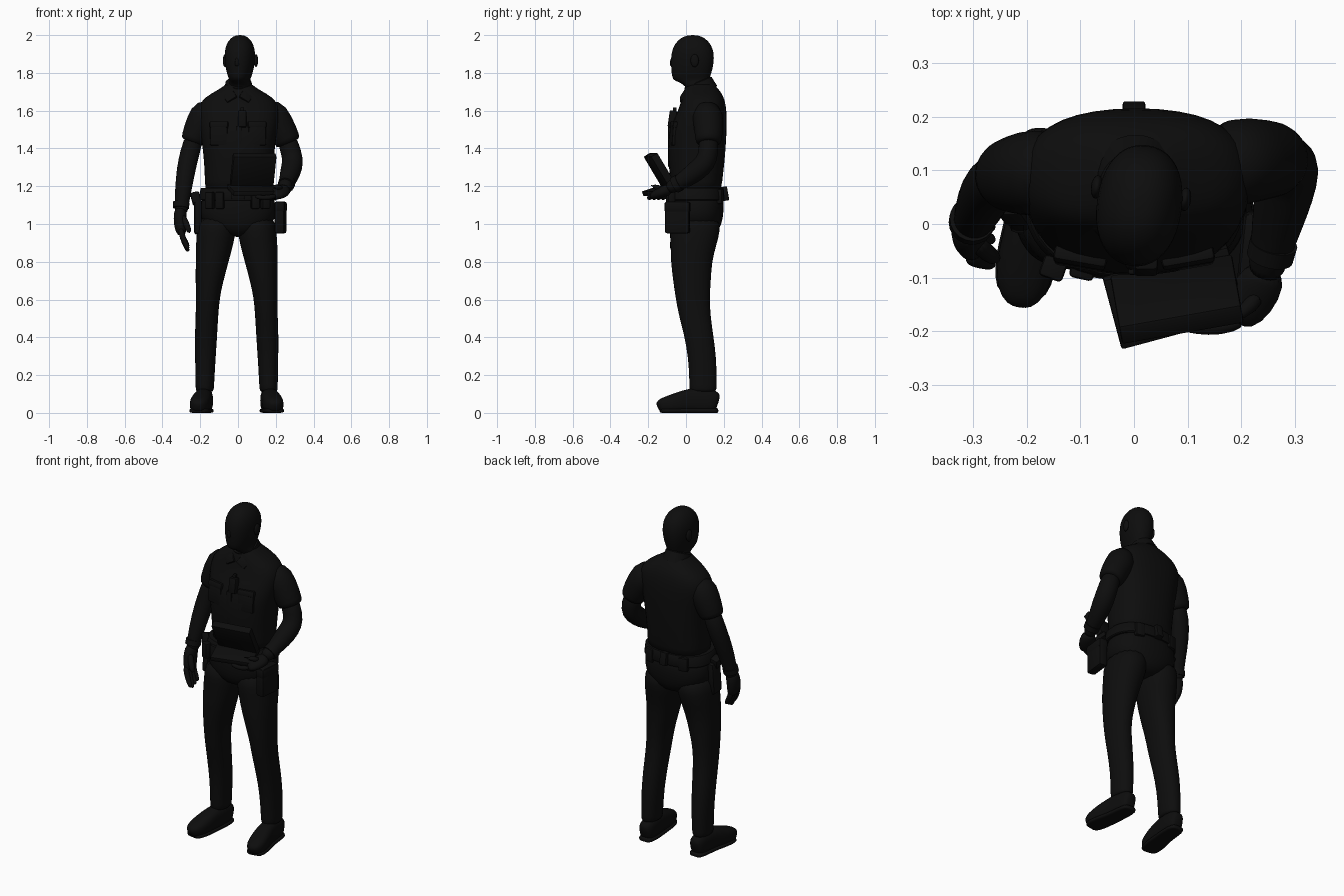
import bpy, bmesh
from math import sin, cos, pi, radians, copysign
from mathutils import Vector, Euler

if "Cube" in bpy.data.objects:
    bpy.data.objects.remove(bpy.data.objects["Cube"], do_unlink=True)

black = bpy.data.materials.new("near_black")
black.use_nodes = True
shade = (0.004, 0.004, 0.004, 1)
black.diffuse_color = shade
black.node_tree.nodes["Principled BSDF"].inputs["Base Color"].default_value = shade


def finish(name, bm, smooth):
    """Turn a bmesh into a named object with the shared material."""
    bmesh.ops.recalc_face_normals(bm, faces=bm.faces)
    mesh = bpy.data.meshes.new(name)
    bm.to_mesh(mesh)
    bm.free()
    mesh.materials.append(black)
    obj = bpy.data.objects.new(name, mesh)
    bpy.context.collection.objects.link(obj)
    for face in mesh.polygons:
        face.use_smooth = smooth
    return obj


def tube(name, rings, flat=False, power=1.0, subdivide=True, sides=20, floor=None):
    """Loft ellipses (x, y, z, radius_a, radius_b) along their centres."""
    bm = bmesh.new()
    centres = [Vector(ring[:3]) for ring in rings]
    loops = []
    for i, ring in enumerate(rings):
        tangent = centres[min(i + 1, len(rings) - 1)] - centres[max(i - 1, 0)]
        tangent = Vector((0, 0, 1)) if flat else tangent.normalized()
        ref = Vector((0, 1, 0)) if abs(tangent.x) > 0.85 else Vector((1, 0, 0))
        side = (ref - tangent * ref.dot(tangent)).normalized()
        other = tangent.cross(side)
        loop = []
        for k in range(sides):
            c, s = cos(2 * pi * k / sides), sin(2 * pi * k / sides)
            a = copysign(abs(c) ** power, c) * ring[3]
            b = copysign(abs(s) ** power, s) * ring[4]
            point = centres[i] + side * a + other * b
            if floor is not None:
                point.z = max(point.z, floor)
            loop.append(bm.verts.new(point))
        loops.append(loop)
    for low, high in zip(loops, loops[1:]):
        for k in range(sides):
            n = (k + 1) % sides
            bm.faces.new((low[k], low[n], high[n], high[k]))
    bm.faces.new(loops[0])
    bm.faces.new(loops[-1])
    obj = finish(name, bm, subdivide)
    if subdivide:
        obj.modifiers.new("Subdivision", "SUBSURF").levels = 1
    else:
        smooth_edges(obj)
    return obj


def smooth_edges(obj):
    bpy.ops.object.select_all(action="DESELECT")
    obj.select_set(True)
    bpy.context.view_layer.objects.active = obj
    bpy.ops.object.shade_smooth_by_angle(angle=radians(40))


def round_tube(name, points, **options):
    """Tube with circular sections, given (x, y, z, radius)."""
    return tube(name, [(*p, p[3]) for p in points], **options)


def box(name, centre, size, tilt=0, yaw=0, roll=0, bevel=0.008):
    bm = bmesh.new()
    bmesh.ops.create_cube(bm, size=1)
    bmesh.ops.scale(bm, vec=size, verts=bm.verts)
    bmesh.ops.bevel(bm, geom=bm.edges[:], offset=bevel, segments=2, affect="EDGES", profile=0.5)
    obj = finish(name, bm, False)
    obj.location = centre
    obj.rotation_euler = Euler((radians(tilt), radians(roll), radians(yaw)))
    smooth_edges(obj)
    return obj


def ball(name, centre, size):
    bm = bmesh.new()
    bmesh.ops.create_uvsphere(bm, u_segments=20, v_segments=12, radius=1)
    bmesh.ops.scale(bm, vec=size, verts=bm.verts)
    bmesh.ops.translate(bm, vec=centre, verts=bm.verts)
    return finish(name, bm, True)


# Head and neck, turned slightly to one side
head_rings = [(.07, 1.66, .066, .066), (.067, 1.74, .062, .062), (.03, 1.757, .05, .095),
              (.026, 1.775, .06, .101), (.032, 1.82, .074, .112), (.035, 1.88, .082, .117),
              (.036, 1.93, .079, .109), (.036, 1.97, .062, .084), (.036, 1.994, .036, .048),
              (.036, 2.0, .012, .016)]
head = [tube("head", [(0, *ring) for ring in head_rings], flat=True, power=0.9)]
head.append(tube("nose", [(0, -.072, 1.885, .008, .008), (0, -.079, 1.85, .011, .01),
                          (0, -.076, 1.835, .012, .008)], sides=10))
for s, label in ((1, "left"), (-1, "right")):
    head.append(ball(label + "_ear", (s * .083, .058, 1.865), (.011, .022, .034)))
for part in head:
    part.rotation_euler.z = radians(-8)
    part.location.x = 0.005

# Shirt torso and upper trousers
torso_rings = [(.055, 1.15, .185, .132), (.055, 1.22, .18, .137), (.055, 1.32, .185, .15),
               (.057, 1.42, .195, .156), (.063, 1.5, .208, .154), (.083, 1.58, .22, .135),
               (.09, 1.635, .212, .121), (.09, 1.675, .175, .11), (.084, 1.705, .12, .097),
               (.078, 1.73, .08, .08), (.075, 1.75, .06, .06)]
tube("shirt_torso", [(.004, *ring) for ring in torso_rings], flat=True, power=0.82)
pelvis_rings = [(.05, .93, .04, .09), (.05, .97, .15, .13), (.052, 1.03, .208, .146),
                (.055, 1.1, .202, .148), (.055, 1.18, .188, .138)]
tube("trouser_hips", [(0, *ring) for ring in pelvis_rings], flat=True, power=0.85)

# Legs and boots
leg_rings = [(.103, .05, 1.05, .098, .13), (.108, .047, .96, .104, .136), (.117, .04, .89, .1, .122),
             (.13, .028, .8, .088, .11), (.145, .032, .69, .073, .1), (.153, .035, .61, .064, .091),
             (.157, .045, .52, .06, .085), (.162, .066, .42, .06, .078), (.166, .087, .29, .055, .075),
             (.168, .09, .17, .05, .073), (.169, .09, .12, .049, .073), (.17, .09, .11, .042, .064)]
boot_rings = [(.168, .172, .055, .022, .035), (.168, .16, .06, .042, .058), (.17, .1, .065, .048, .066),
              (.178, .02, .066, .048, .066), (.19, -.05, .053, .056, .053), (.2, -.11, .042, .052, .043),
              (.205, -.14, .036, .036, .034), (.207, -.15, .03, .016, .018)]
for s, label in ((1, "left"), (-1, "right")):
    def placed(rings):
        return [(s * x - .007, *rest) for x, *rest in rings]
    tube(label + "_trouser_leg", placed(leg_rings), flat=True, power=0.92)
    tube(label + "_boot", placed(boot_rings), power=0.75, floor=0)
    sole = [(x, y, .012, a + .003, .013) for x, y, z, a, b in boot_rings[:-1]]
    tube(label + "_boot_sole", placed(sole), power=0.6, floor=0)
    round_tube(label + "_boot_shaft", placed([(.17, .09, .05, .045), (.17, .09, .15, .042)]))

# Hanging right arm
round_tube("right_sleeve", [(-.1, .09, 1.63, .055), (-.165, .095, 1.605, .084), (-.2, .095, 1.53, .08),
                            (-.236, .09, 1.445, .068), (-.241, .09, 1.43, .062)])
round_tube("right_forearm", [(-.225, .09, 1.48, .05), (-.255, .085, 1.38, .052), (-.275, .06, 1.29, .051),
                             (-.29, .025, 1.18, .044), (-.3, .005, 1.09, .037), (-.302, 0, 1.05, .033)])
round_tube("right_wristband", [(-.3, .01, 1.115, .043), (-.302, .003, 1.085, .043)], subdivide=False)
tube("right_palm", [(-.302, .003, 1.09, .034, .036), (-.308, -.012, 1.03, .035, .047),
                    (-.305, -.022, .975, .032, .049), (-.295, -.028, .94, .022, .042)])
for i in range(4):
    y = -.062 + i * .023
    drop = .012 * abs(i - 1)
    round_tube(f"right_finger_{i + 1}", [(-.305, y, .98, .016), (-.293, y - .004, .925, .016),
                                         (-.275, y - .01, .88 + drop, .014),
                                         (-.262, y - .014, .852 + drop, .01)], sides=10)
round_tube("right_thumb", [(-.3, -.03, 1.05, .018), (-.272, -.055, 1.0, .018),
                           (-.255, -.066, .95, .014)], sides=10)

# Bent left arm
round_tube("left_sleeve", [(.1, .1, 1.63, .055), (.17, .11, 1.605, .086), (.217, .12, 1.53, .08),
                           (.263, .12, 1.44, .071), (.269, .12, 1.425, .064)])
round_tube("left_forearm", [(.25, .12, 1.47, .053), (.283, .12, 1.38, .054), (.291, .105, 1.325, .057),
                            (.279, .055, 1.28, .056), (.266, 0, 1.24, .048), (.253, -.06, 1.205, .037),
                            (.24, -.1, 1.185, .033)])
round_tube("left_wristwatch", [(.26, -.035, 1.22, .045), (.253, -.062, 1.205, .044)], subdivide=False)
tube("left_palm", [(.25, -.08, 1.19, .036, .032), (.232, -.12, 1.17, .046, .029),
                   (.205, -.155, 1.158, .047, .027), (.18, -.17, 1.15, .038, .02)])
for i in range(4):
    y = -.195 + i * .024
    round_tube(f"left_finger_{i + 1}", [(.205, y + .015, 1.15, .014), (.16, y, 1.138, .014),
                                        (.115, y + .002, 1.14, .013), (.09, y + .004, 1.147, .009)], sides=10)
round_tube("left_thumb", [(.235, -.13, 1.185, .018), (.2, -.17, 1.2, .015), (.165, -.185, 1.205, .011)], sides=10)

# Open notebook held in front
box("notebook_cover", (.08, -.14, 1.285), (.23, .04, .19), tilt=31, yaw=10, bevel=.005)
box("notebook_pages", (.075, -.135, 1.18), (.24, .14, .028), tilt=17, yaw=15, bevel=.005)

# Collar, placket and chest details
collar = tube("collar", [(0, 0, -.03, .083, .088), (0, 0, 0, .074, .082), (0, 0, .026, .069, .078),
                         (0, 0, .03, .064, .072)], flat=True, subdivide=False, sides=32)
collar.location = (.003, .073, 1.725)
collar.rotation_euler.x = radians(22)
for s, label in ((1, "left"), (-1, "right")):
    box(label + "_collar_point", (s * .042, -.012, 1.675), (.06, .018, .05), tilt=-30, roll=s * 32, bevel=.004)
    box(label + "_chest_pocket", (s * .1, -.065, 1.47), (.095, .03, .11), tilt=-4, yaw=s * 10)
    box(label + "_pocket_flap", (s * .1, -.062, 1.525), (.1, .03, .035), tilt=-12, yaw=s * 10)
box("shirt_placket", (.004, -.083, 1.41), (.03, .022, .22), bevel=.004)
box("chest_radio", (.022, -.072, 1.555), (.046, .04, .09), tilt=-8)
box("radio_clip", (.022, -.06, 1.605), (.02, .02, .025), bevel=.004)

# Duty belt and its equipment
tube("duty_belt", [(0, .05, 1.125, .2, .153), (0, .05, 1.13, .205, .156), (0, .05, 1.185, .199, .15),
                   (0, .05, 1.19, .194, .146)], flat=True, power=0.85, subdivide=False, sides=40)
box("belt_buckle", (0, -.106, 1.157), (.07, .016, .05), bevel=.005)
for i, x in enumerate((-.15, -.095, .09, .145)):
    box(f"front_belt_pouch_{i + 1}", (x, -.082, 1.125), (.046, .042, .09), yaw=x * 130)
box("left_hip_pouch", (.225, -.045, 1.035), (.052, .13, .17), yaw=-6, bevel=.012)
box("left_pouch_flap", (.226, -.045, 1.09), (.056, .136, .055), yaw=-6, bevel=.012)
box("right_holster", (-.212, .03, 1.04), (.04, .08, .19), tilt=-5, bevel=.014)
box("sidearm_grip", (-.222, .03, 1.135), (.05, .055, .065), tilt=-20, roll=-15, bevel=.012)
box("back_belt_clip", (0, .203, 1.16), (.042, .04, .075), tilt=10, bevel=.005)
for s, label in ((1, "left"), (-1, "right")):
    box(label + "_back_pouch", (s * .11, .178, 1.145), (.055, .035, .08), yaw=s * -12)
